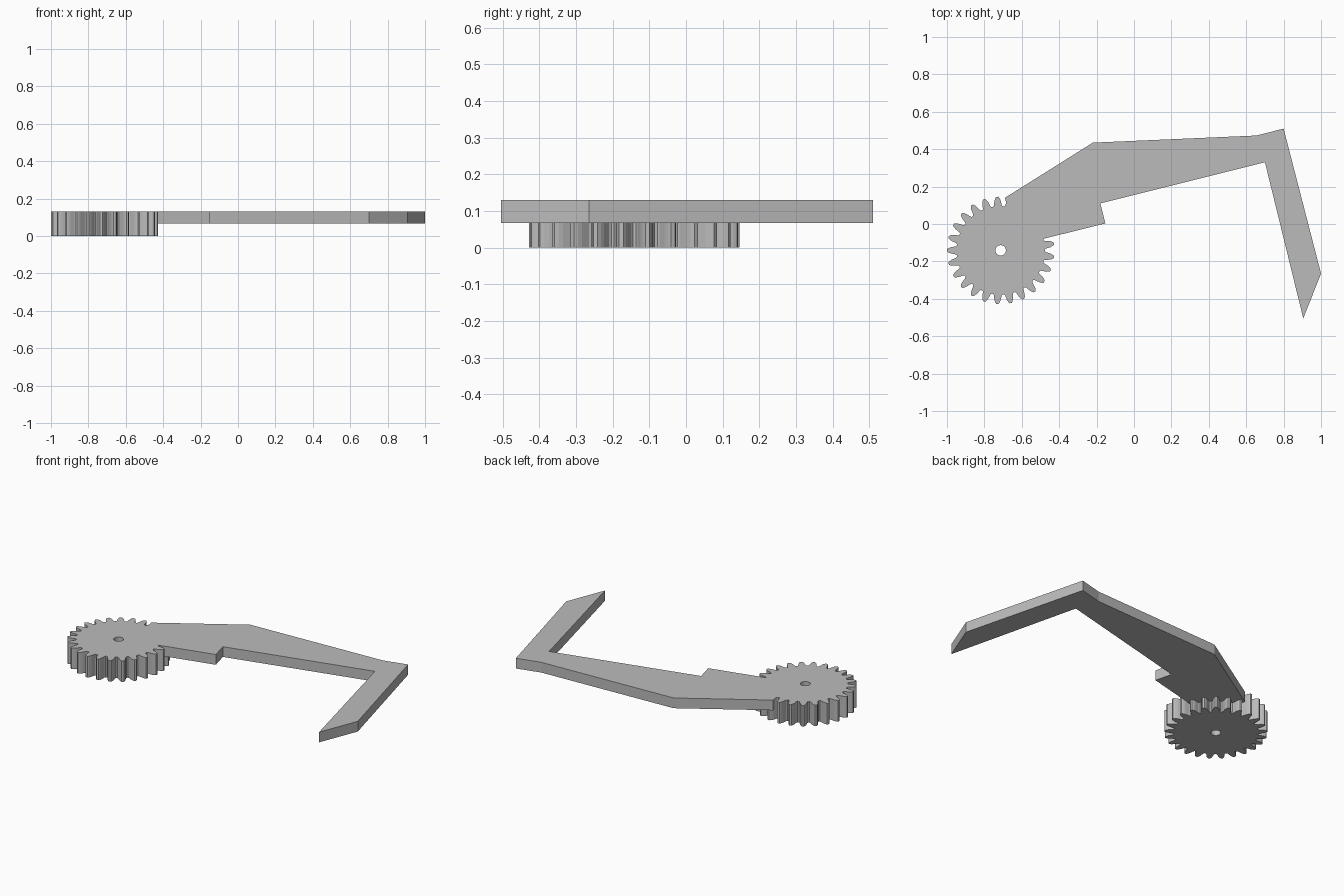
import bpy
import bmesh
from math import cos, sin, pi, radians

cube = bpy.data.objects.get("Cube")
if cube:
    bpy.data.objects.remove(cube, do_unlink=True)

TOP = 0.13
ARM_BASE = 0.067
CENTRE = (-0.713, -0.141)
TEETH = 25
HOLE_RADIUS = 0.028

grey = bpy.data.materials.new("plain grey")
grey.use_nodes = True
grey.diffuse_color = (0.5, 0.5, 0.5, 1)
grey.node_tree.nodes["Principled BSDF"].inputs["Base Color"].default_value = (0.5, 0.5, 0.5, 1)


def polar(radius, angle):
    return (CENTRE[0] + radius * cos(angle), CENTRE[1] + radius * sin(angle))


def plate(name, loops, base, top):
    """Fill closed outlines (later ones are holes) and extrude them upward."""
    bm = bmesh.new()
    edges = []
    for loop in loops:
        verts = [bm.verts.new((x, y, base)) for x, y in loop]
        edges += [bm.edges.new((v, verts[i - 1])) for i, v in enumerate(verts)]
    bmesh.ops.triangle_fill(bm, use_beauty=True, use_dissolve=False, edges=edges)
    extruded = bmesh.ops.extrude_face_region(bm, geom=bm.faces[:], use_keep_orig=True)
    raised = [g for g in extruded["geom"] if isinstance(g, bmesh.types.BMVert)]
    bmesh.ops.translate(bm, verts=raised, vec=(0, 0, top - base))
    bmesh.ops.recalc_face_normals(bm, faces=bm.faces[:])
    mesh = bpy.data.meshes.new(name)
    bm.to_mesh(mesh)
    bm.free()
    mesh.materials.append(grey)
    obj = bpy.data.objects.new(name, mesh)
    bpy.context.collection.objects.link(obj)
    return obj


# Gear: one tooth flank (radius, half angle in degrees), mirrored and repeated
flank = [(0.236, 6.2), (0.241, 5.1), (0.252, 4.4), (0.266, 3.6), (0.278, 2.5), (0.287, 1.2)]
tooth = [(r, -a) for r, a in flank] + [(r, a) for r, a in reversed(flank)]
gear_outline = [polar(r, pi + 2 * pi * i / TEETH + radians(a))
                for i in range(TEETH) for r, a in tooth]
hole = [polar(HOLE_RADIUS, 2 * pi * i / 24) for i in range(24)]
gear = plate("gear_with_arm", [gear_outline, hole], 0, TOP)

# Bent arm with a hooked end, its inner end buried in the gear
arm_outline = [
    (-0.69, 0.14), (-0.22, 0.435), (0.655, 0.473), (0.80, 0.51),
    (1.0, -0.265), (0.905, -0.505), (0.70, 0.33), (-0.18, 0.11),
    (-0.153, 0.003), (-0.48, -0.078), (-0.63, -0.115),
]
arm = plate("arm", [arm_outline], ARM_BASE, TOP)

# Join both into one solid
union = gear.modifiers.new("join arm", "BOOLEAN")
union.operation = "UNION"
union.solver = "EXACT"
union.object = arm
bpy.context.view_layer.objects.active = gear
gear.select_set(True)
bpy.ops.object.modifier_apply(modifier=union.name)
bpy.data.objects.remove(arm, do_unlink=True)
